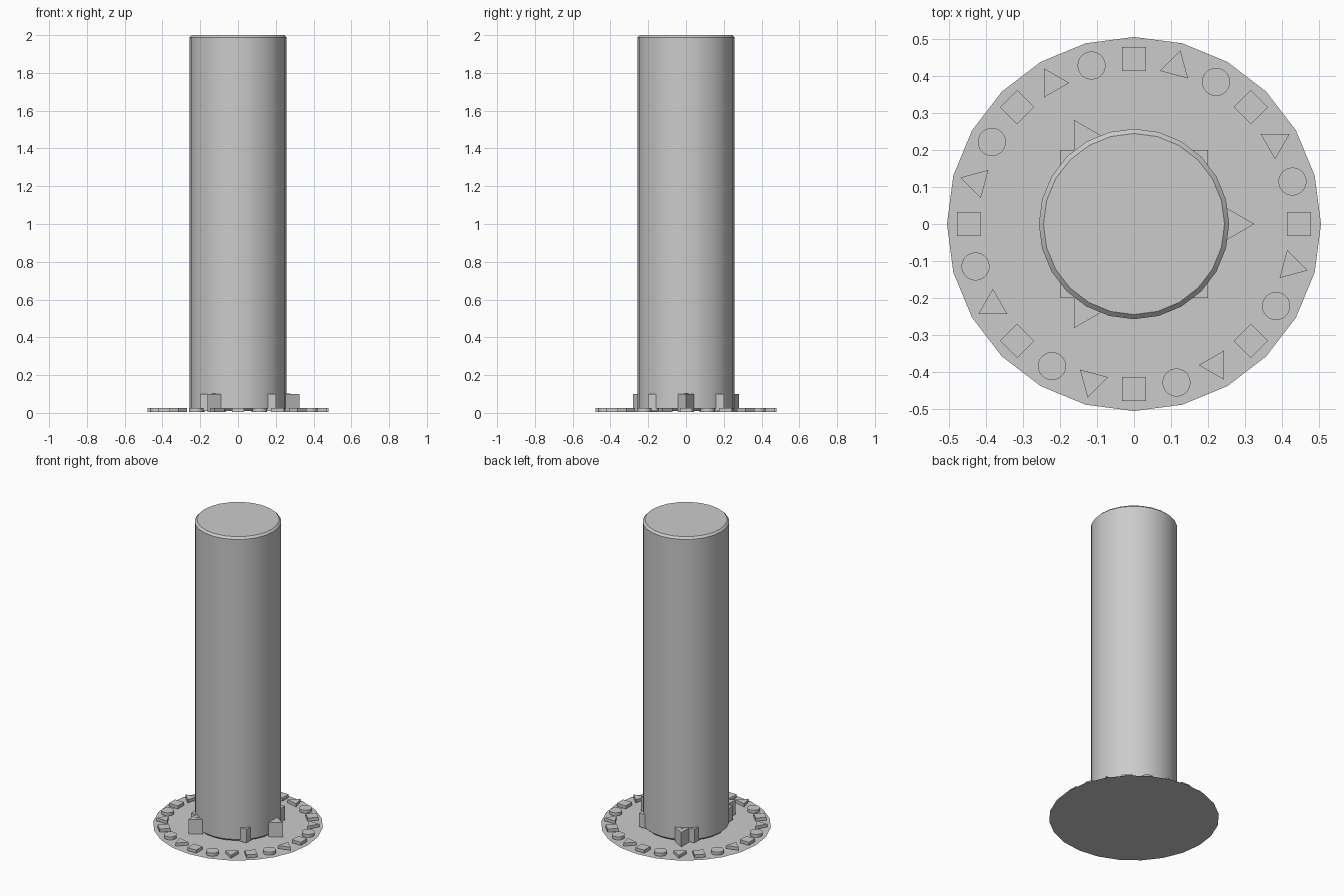
import bpy, bmesh
from math import cos, sin, pi, radians, sqrt

if "Cube" in bpy.data.objects:
    bpy.data.objects.remove(bpy.data.objects["Cube"], do_unlink=True)

grey = bpy.data.materials.new("plain_grey")
grey.use_nodes = True
grey.diffuse_color = (0.6, 0.6, 0.6, 1)
grey.node_tree.nodes["Principled BSDF"].inputs["Base Color"].default_value = (0.6, 0.6, 0.6, 1)


def prism(name, sides, radius, z0, z1, dist=0.0, angle=0.0, turn=0.0, smooth=False):
    """Regular prism (or a flat disc when z0 == z1) placed at a polar position."""
    bm = bmesh.new()
    cx, cy = dist * cos(angle), dist * sin(angle)
    spin = [angle + turn + 2 * pi * i / sides for i in range(sides)]
    base = bm.faces.new([bm.verts.new((cx + radius * cos(a), cy + radius * sin(a), z0)) for a in spin])
    if z1 > z0:
        out = bmesh.ops.extrude_face_region(bm, geom=[base], use_keep_orig=True)
        top = [v for v in out["geom"] if isinstance(v, bmesh.types.BMVert)]
        bmesh.ops.translate(bm, verts=top, vec=(0, 0, z1 - z0))
        bmesh.ops.recalc_face_normals(bm, faces=bm.faces)
    mesh = bpy.data.meshes.new(name)
    bm.to_mesh(mesh)
    bm.free()
    mesh.materials.append(grey)
    obj = bpy.data.objects.new(name, mesh)
    bpy.context.collection.objects.link(obj)
    if smooth:
        bpy.ops.object.select_all(action="DESELECT")
        obj.select_set(True)
        bpy.context.view_layer.objects.active = obj
        bpy.ops.object.shade_smooth_by_angle(angle=radians(30))
    return obj


# Flat ground discs
prism("outer_disc", 24, 0.505, 0, 0)
prism("inner_disc", 24, 0.395, 0.002, 0.002)

# Tall column with chamfered rims
column = prism("column", 24, 0.257, 0.01, 2.0, smooth=True)
bevel = column.modifiers.new("rim_chamfer", "BEVEL")
bevel.width = 0.0125
bevel.segments = 1
bevel.limit_method = "ANGLE"
bevel.angle_limit = radians(40)

# Square plinth whose corners poke out of the column
prism("plinth", 4, 0.2 * sqrt(2), 0.01, 0.1, turn=pi / 4)

# Three triangular spurs, each with a smaller step behind it
for i in range(3):
    a = i * 2 * pi / 3
    prism(f"spur_{i + 1}", 3, 0.05, 0.005, 0.1, 0.275, a)
    prism(f"spur_step_{i + 1}", 3, 0.05, 0.005, 0.102, 0.227, a)

# Ring of alternating square, triangle and round tiles
tiles = [("square_tile", 4, 0.046, pi / 4, 0.446),
         ("triangle_tile", 3, 0.045, 0, 0.44),
         ("round_tile", 24, 0.038, 0, 0.443)]
for i in range(24):
    name, sides, radius, turn, dist = tiles[i % 3]
    prism(f"{name}_{i // 3 + 1}", sides, radius, 0.005, 0.025, dist,
          radians(90 - 15 * i), turn, smooth=sides > 4)
